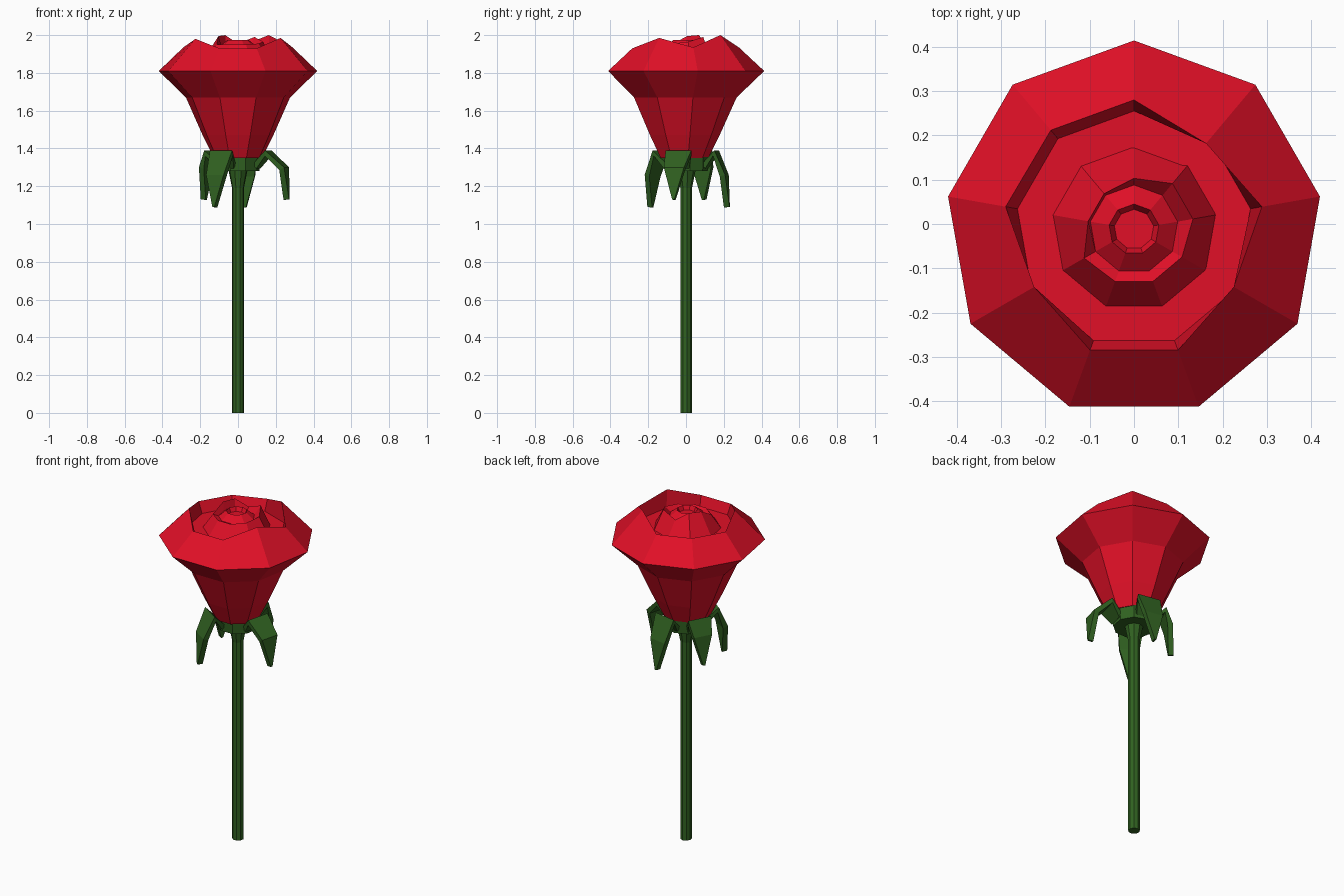
import bpy, bmesh, math
from mathutils import Vector

if "Cube" in bpy.data.objects:
    bpy.data.objects.remove(bpy.data.objects["Cube"])


def material(name, rgb):
    m = bpy.data.materials.new(name)
    m.diffuse_color = (*rgb, 1)
    m.use_nodes = True
    m.node_tree.nodes["Principled BSDF"].inputs["Base Color"].default_value = m.diffuse_color
    return m


RED = material("petal_red", (0.75, 0.005, 0.02))
GREEN = material("leaf_green", (0.03, 0.12, 0.015))


def finish(name, bm, mat):
    bmesh.ops.recalc_face_normals(bm, faces=bm.faces)
    me = bpy.data.meshes.new(name)
    bm.to_mesh(me)
    bm.free()
    me.materials.append(mat)
    ob = bpy.data.objects.new(name, me)
    bpy.context.collection.objects.link(ob)
    return ob


def lathe(name, rings, mat, sides=9, cy=-0.012):
    """Stack of rings; radius and height are a number or one value per corner."""
    bm = bmesh.new()
    loops = []
    for r, z in rings:
        rs = r if isinstance(r, list) else [r] * sides
        zs = z if isinstance(z, list) else [z] * sides
        loop = []
        for i in range(sides):
            a = math.radians(90 + 360 * i / sides)
            loop.append(bm.verts.new((rs[i] * math.cos(a), cy + rs[i] * math.sin(a), zs[i])))
        loops.append(loop)
    for a, b in zip(loops, loops[1:]):
        for i in range(sides):
            j = (i + 1) % sides
            bm.faces.new((a[i], a[j], b[j], b[i]))
    bm.faces.new(loops[0])
    bm.faces.new(loops[-1])
    return finish(name, bm, mat)


# Outer bloom: flared cup, wavy inward rim, recessed floor
rim_r = [.292, .292, .294, .26, .29, .29, .26, .293, .253]
rim_z = [1.935, 1.935, 1.935, 1.98, 1.93, 1.93, 1.985, 1.935, 2.0]
lathe("outer_petals", [(.13, 1.35), (.19, 1.47), (.28, 1.67), (.426, 1.81),
                       (rim_r, rim_z), (.267, 1.87)], RED)

# Inner bud: wavy petals around a small open centre
bud_r = [.115, .105, .105, .13, .125, .125, .125, .135, .135]
bud_z = [1.955, 2.0, 1.995, 1.95, 1.95, 1.95, 1.955, 1.965, 1.99]
lathe("inner_petals", [(.192, 1.86), (bud_r, bud_z), (.1, 1.94), (.057, 1.975),
                       (.045, 1.95)], RED)

# Stem flaring into the cup under the bloom
lathe("stem", [(.032, 0), (.032, 1.19), (.05, 1.28), (.115, 1.28), (.12, 1.355)],
      GREEN, cy=0)


# Drooping sepals: (radius, height, half width) along the fold
def sepal(angle, tip_r, tip_z):
    a = math.radians(angle)
    out = Vector((math.cos(a), math.sin(a), 0))
    side = Vector((-math.sin(a), math.cos(a), 0))
    bm = bmesh.new()
    rows = []
    for r, z, w in [(.09, 1.315, .045), (.165, 1.39, .07),
                    (tip_r - .015, tip_z + .17, .055), (tip_r, tip_z, .006)]:
        rows.append([bm.verts.new(out * r + side * s * w + Vector((0, 0, z))) for s in (-1, 1)])
    for p, q in zip(rows, rows[1:]):
        bm.faces.new((p[0], q[0], q[1], p[1]))
    ob = finish("sepal", bm, GREEN)
    mod = ob.modifiers.new("thickness", "SOLIDIFY")
    mod.thickness = 0.03
    mod.offset = -1 if ob.data.polygons[0].normal.z > 0 else 1


for angle, tip_r, tip_z in [(-14, .28, 1.13), (80, .235, 1.09), (152, .22, 1.13), (237, .24, 1.09)]:
    sepal(angle, tip_r, tip_z)
